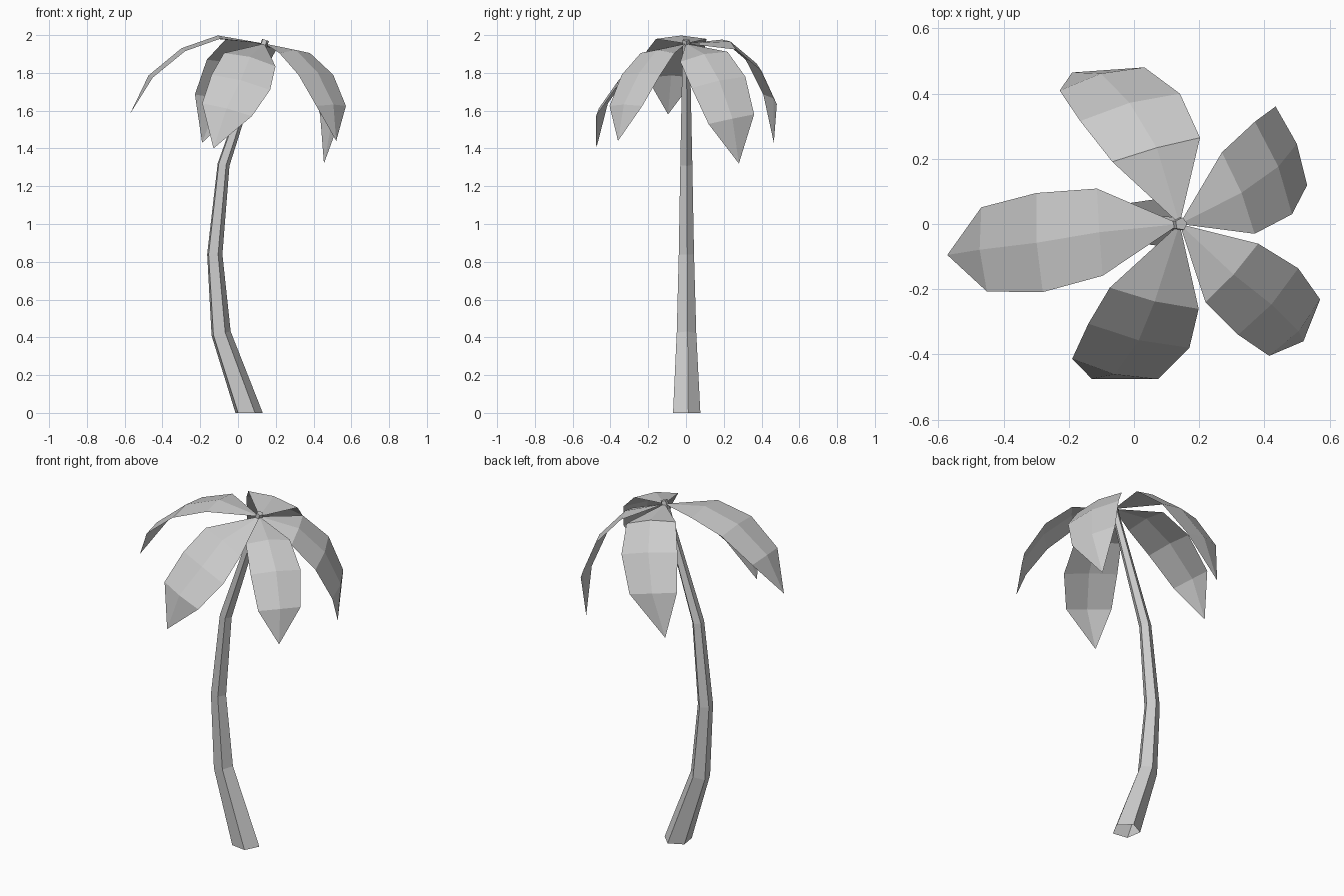
import bpy
import math
from mathutils import Vector

cube = bpy.data.objects.get("Cube")
if cube:
    bpy.data.objects.remove(cube, do_unlink=True)

# One plain grey for the whole tree
grey = bpy.data.materials.new("plain grey")
grey.use_nodes = True
colour = (0.6, 0.6, 0.6, 1)
grey.diffuse_color = colour
grey.node_tree.nodes["Principled BSDF"].inputs["Base Color"].default_value = colour


def add_object(name, verts, faces):
    mesh = bpy.data.meshes.new(name)
    mesh.from_pydata(verts, [], faces)
    mesh.materials.append(grey)
    mesh.update()
    obj = bpy.data.objects.new(name, mesh)
    bpy.context.collection.objects.link(obj)
    return obj


def build_trunk(path, sides=5, turn=math.radians(9)):
    """Tapered tube along a bent path in the xz plane, open at the ground."""
    centres = [Vector((x, 0, z)) for x, z, radius in path]
    last = len(path) - 1
    verts, faces = [], []
    for i, (x, z, radius) in enumerate(path):
        before = (centres[i] - centres[max(i - 1, 0)]).normalized()
        after = (centres[min(i + 1, last)] - centres[i]).normalized()
        along = (before + after).normalized() if i else Vector((0, 0, 1))
        across = Vector((along.z, 0, -along.x))
        for k in range(sides):
            a = turn + math.tau * k / sides
            spoke = across * math.cos(a) + Vector((0, math.sin(a), 0))
            verts.append(centres[i] + spoke * radius)
    for i in range(last):
        for k in range(sides):
            a, b = i * sides + k, i * sides + (k + 1) % sides
            faces.append((a, b, b + sides, a + sides))
    faces.append([last * sides + k for k in range(sides)])
    return add_object("trunk", verts, faces)


def build_frond(name, root, spine, side, fold=0.018):
    """Pointed leaf with a raised midrib: three cross rows, then a tip."""
    points = [Vector(root)] + [Vector(p) for p in spine]
    side = Vector(side)
    verts = [points[0]]
    for i, width in enumerate((0.88, 1, 0.85), start=1):
        along = (points[i + 1] - points[i - 1]).normalized()
        up = along.cross(side).normalized()
        verts += [points[i] - side * width,
                  points[i] + up * fold,
                  points[i] + side * width]
    verts.append(points[-1])
    tip = len(verts) - 1
    faces = []
    for k in (1, 2):
        faces.append((0, k, k + 1))
        faces += [(r + k, r + k + 3, r + k + 4, r + k + 1) for r in (0, 3)]
        faces.append((k + 6, tip, k + 7))
    return add_object(name, verts, faces)


# Trunk: x, z and radius at each bend
build_trunk([(0.055, 0, 0.077), (-0.092, 0.42, 0.055), (-0.125, 0.84, 0.043),
             (-0.078, 1.315, 0.034), (0.145, 1.975, 0.02)])

# Fronds: spine points out to the tip, and the leftward half width
crown = (0.14, 0, 1.955)
fronds = {
    "right_frond": ([(-0.105, -0.025, 1.98), (-0.29, -0.057, 1.915),
                     (-0.46, -0.078, 1.775), (-0.573, -0.095, 1.58)],
                    (0.01, -0.152, 0)),
    "back_frond": ([(0.068, 0.228, 1.95), (-0.012, 0.358, 1.84),
                    (-0.098, 0.445, 1.66), (-0.19, 0.465, 1.43)],
                   (-0.153, -0.042, 0.03)),
    "back_left_frond": ([(0.32, 0.095, 1.885), (0.428, 0.172, 1.75),
                         (0.483, 0.24, 1.555), (0.455, 0.28, 1.32)],
                        (-0.057, 0.142, 0.03)),
    "front_left_frond": ([(0.3, -0.15, 1.905), (0.412, -0.238, 1.79),
                          (0.493, -0.318, 1.625), (0.52, -0.36, 1.44)],
                         (0.092, 0.102, 0)),
    "front_frond": ([(0.062, -0.228, 1.87), (0.015, -0.343, 1.75),
                     (-0.058, -0.445, 1.605), (-0.13, -0.475, 1.4)],
                    (0.155, -0.037, -0.04)),
}
for name, (spine, side) in fronds.items():
    build_frond(name, crown, spine, side)
